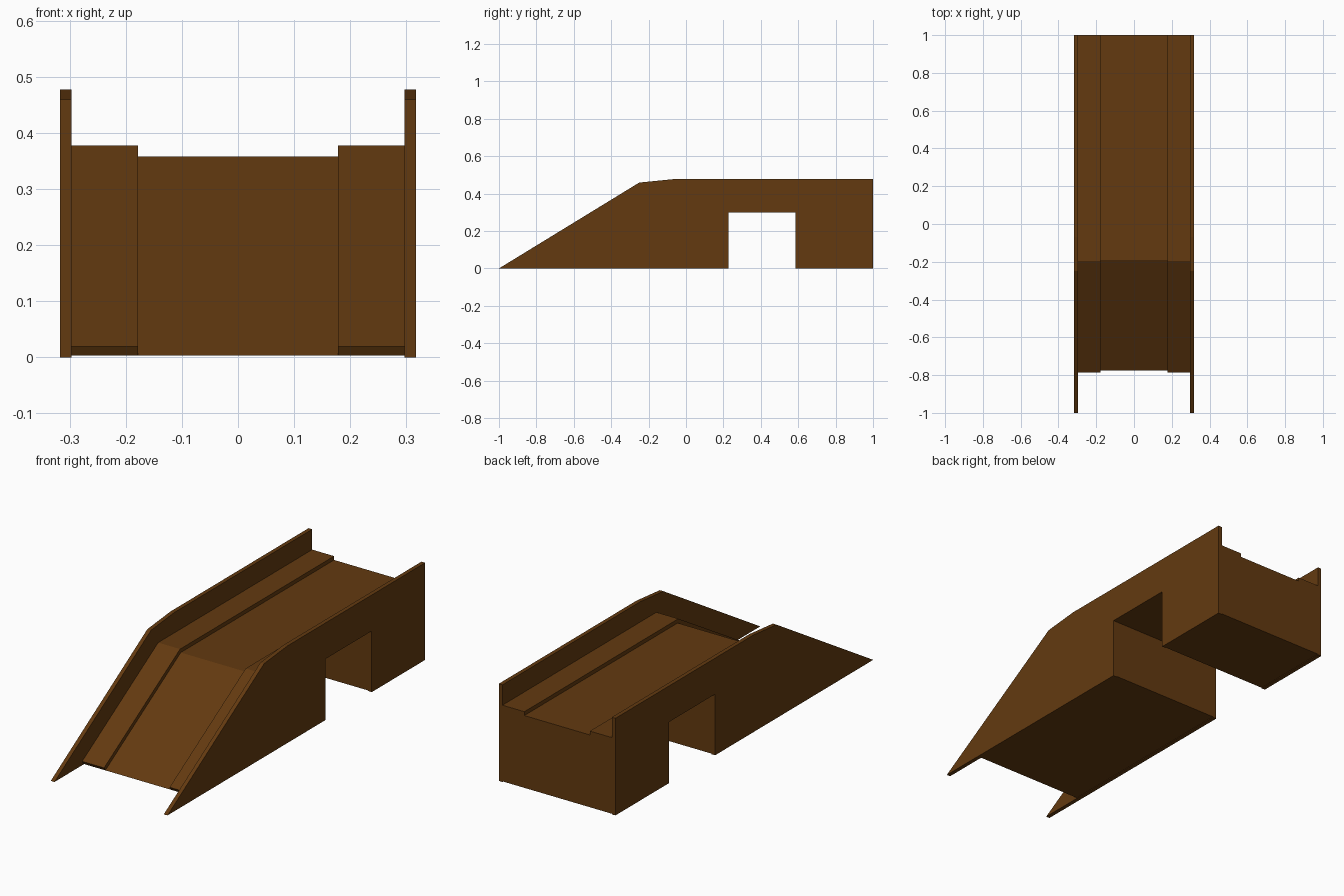
import bpy
import bmesh

if "Cube" in bpy.data.objects:
    bpy.data.objects.remove(bpy.data.objects["Cube"])

wood = bpy.data.materials.new("brown_wood")
wood.diffuse_color = (0.125, 0.042, 0.005, 1)
wood.use_nodes = True
wood.node_tree.nodes["Principled BSDF"].inputs["Base Color"].default_value = wood.diffuse_color


def extrude_profile(name, profile, x0, x1):
    """Extrude a (y, z) outline from x0 to x1."""
    bm = bmesh.new()
    face = bm.faces.new([bm.verts.new((x0, y, z)) for y, z in profile])
    ext = bmesh.ops.extrude_face_region(bm, geom=[face])
    moved = [v for v in ext["geom"] if isinstance(v, bmesh.types.BMVert)]
    bmesh.ops.translate(bm, verts=moved, vec=(x1 - x0, 0, 0))
    bmesh.ops.recalc_face_normals(bm, faces=bm.faces)
    mesh = bpy.data.meshes.new(name)
    bm.to_mesh(mesh)
    bm.free()
    mesh.materials.append(wood)
    obj = bpy.data.objects.new(name, mesh)
    bpy.context.collection.objects.link(obj)
    return obj


def underside(z):
    """Bottom outline, back to front, with the square tunnel."""
    return [(1, z), (0.585, z), (0.585, 0.30), (0.227, 0.30), (0.227, z)]


INNER, MID, OUTER = 0.178, 0.297, 0.317

# Ramp and deck block with tunnel
deck = [(-0.775, 0.003), (-0.19, 0.358), (1, 0.358)] + underside(0.003)
extrude_profile("ramp_deck", deck, -MID, MID)

# Raised track following the ramp and deck
track = [(-0.775, 0.003), (-0.785, 0.019), (-0.195, 0.377), (1, 0.377),
         (1, 0.358), (-0.19, 0.358)]

# Side wall, taller than the deck and reaching further forward
wall = [(-1, 0), (-0.25, 0.459), (-0.07, 0.477), (1, 0.477)] + underside(0)

for side, s in (("left", -1), ("right", 1)):
    extrude_profile(side + "_track", track, s * INNER, s * MID)
    extrude_profile(side + "_wall", wall, s * MID, s * OUTER)
